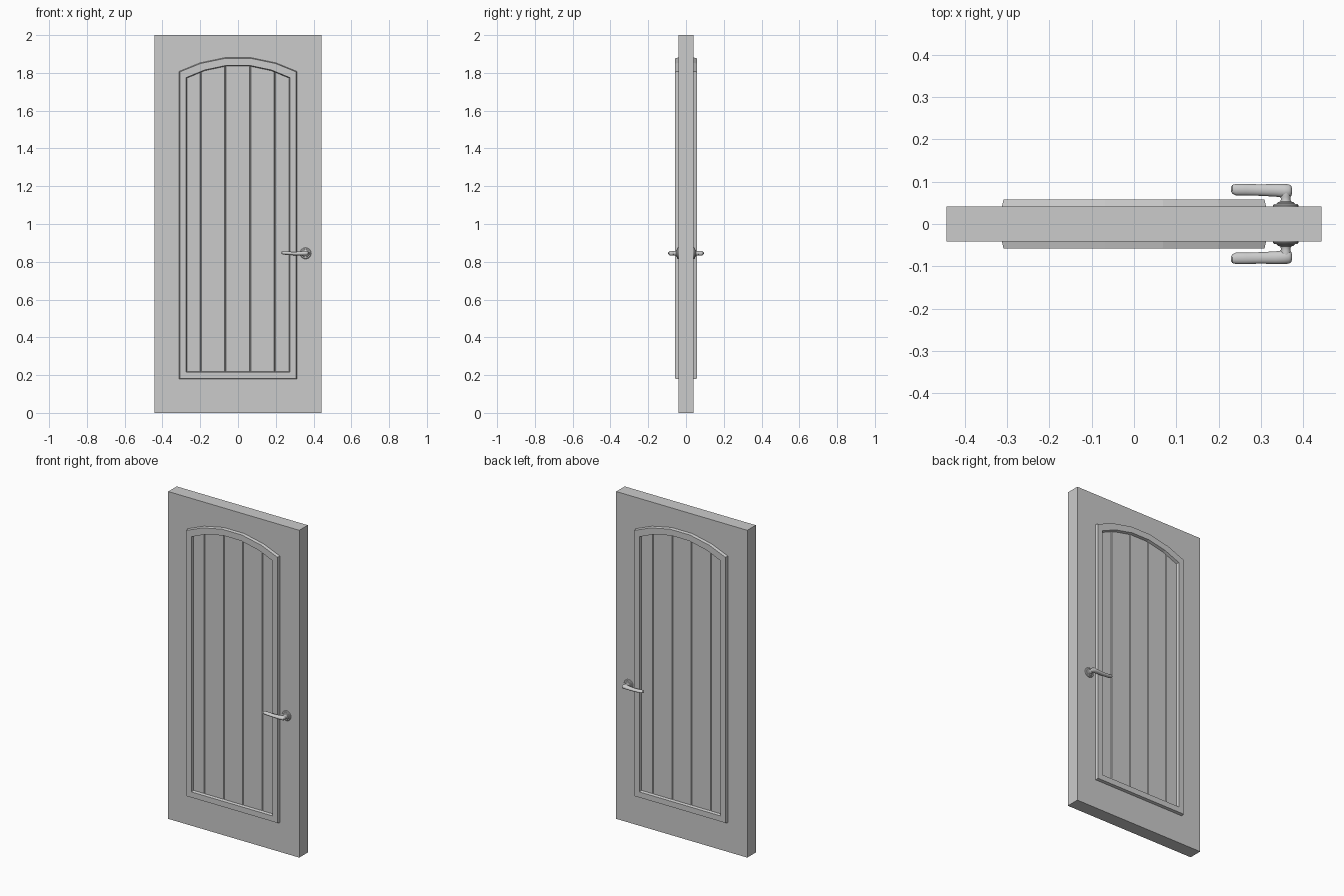
import bpy, bmesh, math

if "Cube" in bpy.data.objects:
    bpy.data.objects.remove(bpy.data.objects["Cube"])

HALF_W, HALF_D, HEIGHT = 0.443, 0.041, 2.0
HX, HZ = 0.358, 0.845


def make(name, bm, mirror=False, smooth=False):
    bmesh.ops.recalc_face_normals(bm, faces=bm.faces)
    me = bpy.data.meshes.new(name)
    bm.to_mesh(me)
    bm.free()
    ob = bpy.data.objects.new(name, me)
    bpy.context.collection.objects.link(ob)
    if mirror:
        m = ob.modifiers.new("both_sides", 'MIRROR')
        m.use_axis = (False, True, False)
        m.use_mirror_merge = False
    if smooth:
        bpy.ops.object.select_all(action='DESELECT')
        ob.select_set(True)
        bpy.context.view_layer.objects.active = ob
        bpy.ops.object.shade_smooth_by_angle(angle=math.radians(35))
    return ob


def loft(bm, rings, caps=True, closed=False):
    loops = [[bm.verts.new(p) for p in r] for r in rings]
    n = len(loops[0])
    pairs = list(zip(loops, loops[1:])) + ([(loops[-1], loops[0])] if closed else [])
    for a, b in pairs:
        for i in range(n):
            j = (i + 1) % n
            bm.faces.new((a[i], a[j], b[j], b[i]))
    if caps:
        bm.faces.new(loops[0])
        bm.faces.new(loops[-1])


def arch(w, bottom, side, top, y):
    """Outline with a five-segment arched top."""
    mid = side + (top - side) * 0.62
    half = [(w, bottom), (w, side), (w * 0.645, mid), (w * 0.22, top)]
    return [(x, y, z) for x, z in half] + [(-x, y, z) for x, z in reversed(half)]


# door slab
bm = bmesh.new()
loft(bm, [[(sx * HALF_W, sy * HALF_D, z) for sx, sy in ((-1, -1), (1, -1), (1, 1), (-1, 1))]
          for z in (0, HEIGHT)])
slab = make("door_slab", bm)

# V-groove cutters between the planks, on both faces
bm = bmesh.new()
for x, top in ((-0.198, 1.82), (-0.067, 1.85), (0.064, 1.85), (0.195, 1.82)):
    for s in (-1, 1):
        loft(bm, [[(x - 0.005, s * 0.043, z), (x + 0.005, s * 0.043, z), (x, s * 0.036, z)]
                  for z in (0.2, top)])
cutter = make("groove_cutter", bm)
cutter.hide_render = True
cutter.hide_set(True)
cut = slab.modifiers.new("plank_grooves", 'BOOLEAN')
cut.operation = 'DIFFERENCE'
cut.solver = 'EXACT'
cut.object = cutter

# raised arched moulding
bm = bmesh.new()
loft(bm, [arch(0.312, 0.178, 1.808, 1.881, -0.04),
          arch(0.308, 0.182, 1.805, 1.877, -0.058),
          arch(0.275, 0.216, 1.775, 1.840, -0.058),
          arch(0.271, 0.220, 1.772, 1.836, -0.04)], caps=False, closed=True)
make("arched_moulding", bm, mirror=True)

# handle rose and stem, turned around the y axis
bm = bmesh.new()
profile = [(0.030, 0.040), (0.030, 0.044), (0.027, 0.047), (0.021, 0.048), (0.019, 0.051),
           (0.013, 0.053), (0.011, 0.058), (0.012, 0.064), (0.012, 0.074)]
loft(bm, [[(HX + r * math.cos(t * math.tau / 24), -y, HZ + r * math.sin(t * math.tau / 24))
           for t in range(24)] for r, y in profile])
make("handle_rose", bm, mirror=True, smooth=True)

# lever: x, y centre, y radius, z centre, z radius
sections = [(0.229, 0.082, 0.005, 0.848, 0.004), (0.232, 0.082, 0.010, 0.848, 0.007),
            (0.240, 0.081, 0.0135, 0.847, 0.009), (0.265, 0.081, 0.0135, 0.845, 0.009),
            (0.300, 0.080, 0.0135, 0.843, 0.009), (0.335, 0.0795, 0.015, 0.844, 0.011),
            (0.355, 0.078, 0.0165, 0.845, 0.013), (0.366, 0.078, 0.0155, 0.845, 0.012),
            (0.371, 0.078, 0.012, 0.845, 0.009), (0.373, 0.078, 0.006, 0.845, 0.005)]
bm = bmesh.new()
loft(bm, [[(x, -yc + ry * math.cos(t * math.tau / 16), zc + rz * math.sin(t * math.tau / 16))
           for t in range(16)] for x, yc, ry, zc, rz in sections])
make("handle_lever", bm, mirror=True, smooth=True)
